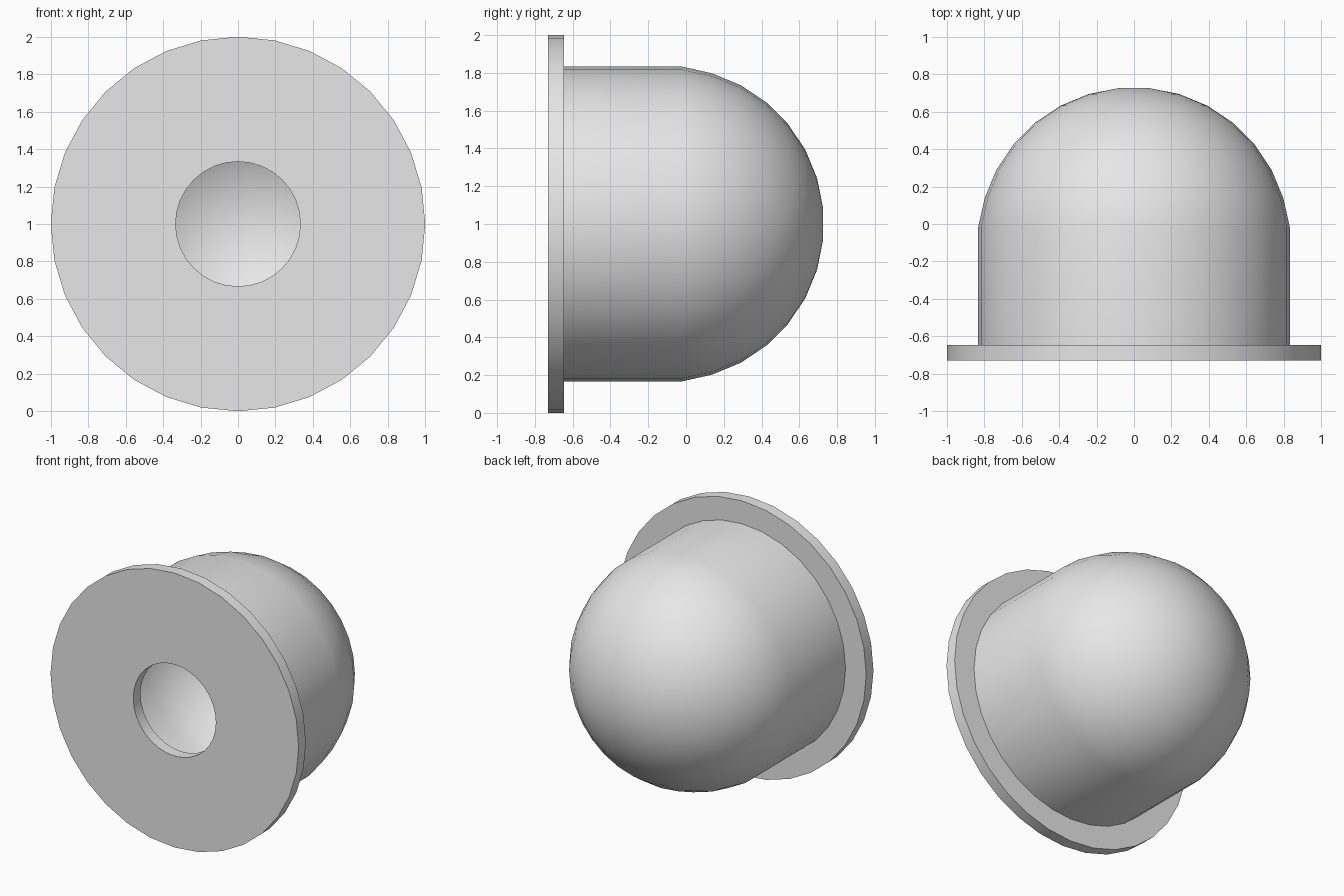
import bpy, bmesh, math
from mathutils import Vector, Matrix

cube = bpy.data.objects.get("Cube")
if cube:
    bpy.data.objects.remove(cube, do_unlink=True)

SIDES = 32
FRONT, BACK = -0.73, 0.73
PLATE = 1 / 12            # flange and wall thickness
OUTER = 10 / 12           # outside radius of the dome
CENTRE = BACK - OUTER     # where the cylinder turns into the dome

grey = bpy.data.materials.new("light_grey")
grey.use_nodes = True
colour = (0.8, 0.8, 0.8, 1)
grey.diffuse_color = colour
grey.node_tree.nodes["Principled BSDF"].inputs["Base Color"].default_value = colour


def revolve(name, profile, closed):
    """Turn a (radius, y) profile around the y axis."""
    bm = bmesh.new()
    verts = [bm.verts.new((r, y, 0)) for r, y in profile]
    pairs = list(zip(verts, verts[1:]))
    if closed:
        pairs.append((verts[-1], verts[0]))
    edges = [bm.edges.new(p) for p in pairs]
    bmesh.ops.spin(bm, geom=verts + edges, cent=(0, 0, 0), axis=(0, 1, 0),
                   angle=math.tau, steps=SIDES, use_merge=False)
    bmesh.ops.remove_doubles(bm, verts=bm.verts[:], dist=1e-4)
    bmesh.ops.recalc_face_normals(bm, faces=bm.faces[:])
    bmesh.ops.transform(bm, matrix=Matrix.Translation(Vector((0, 0, 1))), verts=bm.verts[:])
    mesh = bpy.data.meshes.new(name)
    bm.to_mesh(mesh)
    bm.free()
    mesh.materials.append(grey)
    obj = bpy.data.objects.new(name, mesh)
    bpy.context.collection.objects.link(obj)
    bpy.ops.object.select_all(action="DESELECT")
    obj.select_set(True)
    bpy.context.view_layer.objects.active = obj
    bpy.ops.object.shade_smooth_by_angle(angle=math.radians(30))


def dome_profile(radius):
    """Straight wall, then rings at half steps up to a small flat pole."""
    step = math.tau / SIDES
    angles = [(i + 0.5) * step for i in range(SIDES // 4)]
    rings = [(radius * math.cos(a), CENTRE + radius * math.sin(a)) for a in angles]
    rings[0] = (radius, rings[0][1])
    start = (radius, FRONT + PLATE / 2)
    return [start] + rings + [(0, rings[-1][1])]


# Flat round flange with a central hole
revolve("flange", [(1, FRONT), (1, FRONT + PLATE),
                   (1 / 3, FRONT + PLATE), (1 / 3, FRONT)], True)

# Hollow domed shell, seated in the flange
inner = dome_profile(OUTER - PLATE)
outer = dome_profile(OUTER)
revolve("dome_shell", inner[::-1] + outer, False)
